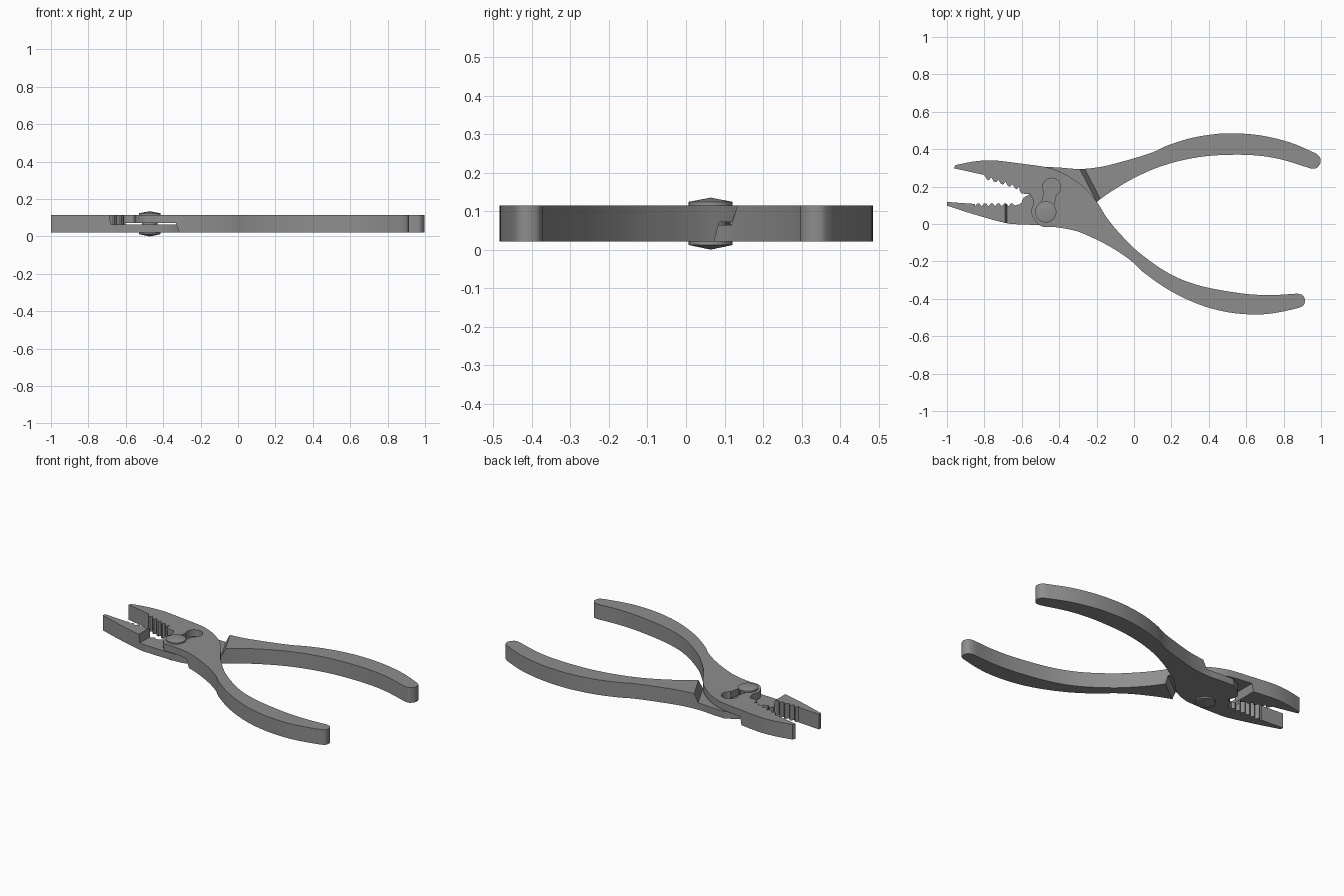
import bpy, bmesh, math
from mathutils import Vector

if "Cube" in bpy.data.objects:
    bpy.data.objects.remove(bpy.data.objects["Cube"])

Z0, Z1 = 0.021, 0.115      # underside and top of the forged halves
RX, RY = -0.472, 0.064     # pivot centre


def spline(pts, steps=5):
    """Smooth curve through the points, sharp at both ends."""
    p = [Vector(q) for q in pts]
    p = [2 * p[0] - p[1]] + p + [2 * p[-1] - p[-2]]
    out = []
    for i in range(1, len(p) - 2):
        a, b, c, d = p[i - 1:i + 3]
        for k in range(steps):
            t = k / steps
            out.append(0.5 * (2 * b + (c - a) * t + (2 * a - 5 * b + 4 * c - d) * t * t
                              + (3 * b - a - 3 * c + d) * t ** 3))
    out.append(p[-2])
    return out


def teeth(a, b, n, depth):
    """Row of rounded teeth from a to b; depth is along y."""
    a, b = Vector(a), Vector(b)
    out = []
    for i in range(n):
        for t, h in ((0, 0), (0.3, 0.85), (0.5, 1), (0.7, 0.85)):
            out.append(a.lerp(b, (i + t) / n) + Vector((0, depth * h)))
    return out + [b]


def outline(*parts):
    pts = []
    for part in parts:
        for p in part:
            p = Vector(p)
            if not pts or (p - pts[-1]).length > 1e-4:
                pts.append(p)
    if (pts[0] - pts[-1]).length < 1e-4:
        pts.pop()
    return pts


def loft(name, low, high, z0, z1):
    """Solid between two matching flat outlines."""
    bm = bmesh.new()
    lo = [bm.verts.new((p[0], p[1], z0)) for p in low]
    hi = [bm.verts.new((p[0], p[1], z1)) for p in high]
    bm.faces.new(lo[::-1])
    bm.faces.new(hi)
    n = len(lo)
    for i in range(n):
        j = (i + 1) % n
        bm.faces.new((lo[i], lo[j], hi[j], hi[i]))
    bmesh.ops.recalc_face_normals(bm, faces=bm.faces)
    return to_object(name, bm)


def to_object(name, bm):
    me = bpy.data.meshes.new(name)
    bm.to_mesh(me)
    bm.free()
    ob = bpy.data.objects.new(name, me)
    bpy.context.collection.objects.link(ob)
    return ob


def activate(ob):
    bpy.ops.object.select_all(action='DESELECT')
    ob.select_set(True)
    bpy.context.view_layer.objects.active = ob


def cut(ob, cutter):
    m = ob.modifiers.new("cut", 'BOOLEAN')
    m.operation, m.solver, m.object = 'DIFFERENCE', 'EXACT', cutter
    activate(ob)
    bpy.ops.object.modifier_apply(modifier=m.name)
    bpy.data.objects.remove(cutter)


def circle(x, y, r, n=32):
    return [(x + r * math.cos(2 * math.pi * i / n), y + r * math.sin(2 * math.pi * i / n))
            for i in range(n)]


# Upper half: upper jaw, slotted joint plate, lower handle
upper_pts = outline(
    spline([(-0.955, 0.315), (-0.85, 0.335), (-0.75, 0.34), (-0.62, 0.325), (-0.476, 0.305),
            (-0.41, 0.285), (-0.34, 0.25), (-0.26, 0.19), (-0.2, 0.12), (-0.145, 0.033),
            (-0.075, -0.052), (0.03, -0.155), (0.19, -0.266), (0.353, -0.33), (0.567, -0.37),
            (0.727, -0.38), (0.875, -0.372)]),
    spline([(0.875, -0.372), (0.903, -0.382), (0.914, -0.41), (0.906, -0.435), (0.885, -0.447)]),
    spline([(0.885, -0.447), (0.78, -0.471), (0.663, -0.484), (0.51, -0.473), (0.353, -0.432),
            (0.19, -0.355), (0.05, -0.258), (-0.02, -0.193), (-0.13, -0.12), (-0.262, -0.055),
            (-0.34, -0.03), (-0.43, -0.016), (-0.49, -0.014), (-0.524, 0.012), (-0.55, 0.062),
            (-0.538, 0.117), (-0.555, 0.16)]),
    spline([(-0.555, 0.16), (-0.6, 0.164), (-0.612, 0.182)], 3),
    teeth((-0.612, 0.202), (-0.80, 0.262), 5, -0.02),
    [(-0.963, 0.298)])
upper_half = loft("upper_jaw_and_lower_handle", upper_pts, upper_pts, Z0, Z1)

# Lower half: lower jaw, hidden joint plate, upper handle
lower_pts = outline(
    spline([(-1.0, 0.098), (-0.85, 0.05), (-0.69, 0.006), (-0.61, -0.002), (-0.476, -0.005),
            (-0.38, 0.0), (-0.3, 0.03), (-0.24, 0.075), (-0.2, 0.117), (-0.13, 0.168),
            (-0.02, 0.235), (0.11, 0.296), (0.246, 0.338), (0.38, 0.362), (0.513, 0.37),
            (0.647, 0.367), (0.78, 0.347), (0.945, 0.297)]),
    spline([(0.945, 0.297), (0.975, 0.299), (0.996, 0.325), (0.995, 0.355), (0.973, 0.377)]),
    spline([(0.973, 0.377), (0.834, 0.436), (0.674, 0.474), (0.524, 0.485), (0.42, 0.479),
            (0.3, 0.458), (0.18, 0.42), (0.086, 0.378), (-0.075, 0.33), (-0.18, 0.305),
            (-0.29, 0.294), (-0.4, 0.302), (-0.476, 0.305)]),
    spline([(-0.476, 0.305), (-0.545, 0.265), (-0.575, 0.215), (-0.556, 0.16)]),
    spline([(-0.556, 0.16), (-0.59, 0.14), (-0.605, 0.11), (-0.635, 0.1)], 3),
    teeth((-0.635, 0.094), (-0.85, 0.094), 6, 0.017),
    [(-0.85, 0.107), (-1.0, 0.118)])
lower_half = loft("lower_jaw_and_upper_handle", lower_pts, lower_pts, Z0, Z1)

# Half-lap recesses with sloping shoulders
cut(lower_half, loft("recess_top",
                     [(-0.68, -0.3), (-0.155, -0.3), (-0.155, 0.033), (-0.38, 0.468), (-0.68, 0.468)],
                     [(-0.69, -0.3), (-0.125, -0.3), (-0.125, 0.033), (-0.35, 0.468), (-0.69, 0.468)],
                     0.064, 0.12))
cut(upper_half, loft("recess_bottom",
                     [(-0.61, -0.155), (-0.465, -0.155), (-0.015, 0.19), (-0.015, 0.5), (-0.61, 0.5)],
                     [(-0.6, -0.145), (-0.48, -0.145), (-0.03, 0.2), (-0.03, 0.5), (-0.6, 0.5)],
                     0.015, 0.072))

# Two-position pivot slot
HX, HY = -0.44, 0.197
d = Vector((HX - RX, HY - RY)).normalized()
n = Vector((-d.y, d.x)) * 0.033
neck = [Vector((RX, RY)) - n, Vector((HX, HY)) - n, Vector((HX, HY)) + n, Vector((RX, RY)) + n]
for pts in (circle(RX, RY, 0.05), circle(HX, HY, 0.048), neck):
    cut(upper_half, loft("slot", pts, pts, 0.065, 0.15))

# Pivot rivet with a low conical head on each side
bm = bmesh.new()
prof = [(0, 0), (0.057, 0.012), (0.057, Z0), (0.042, Z0),
        (0.042, Z1), (0.057, Z1), (0.057, 0.124), (0, 0.135)]
vs = [bm.verts.new((RX + r, RY, z)) for r, z in prof]
es = [bm.edges.new(e) for e in zip(vs, vs[1:])]
bmesh.ops.spin(bm, geom=vs + es, cent=(RX, RY, 0), axis=(0, 0, 1), angle=2 * math.pi, steps=32)
bmesh.ops.remove_doubles(bm, verts=bm.verts, dist=1e-5)
bmesh.ops.recalc_face_normals(bm, faces=bm.faces)
rivet = to_object("pivot_rivet", bm)

# Dark steel
steel = bpy.data.materials.new("dark_steel")
steel.diffuse_color = (0.27, 0.27, 0.27, 1)
steel.use_nodes = True
steel.node_tree.nodes["Principled BSDF"].inputs["Base Color"].default_value = steel.diffuse_color
for ob in (upper_half, lower_half, rivet):
    ob.data.materials.clear()
    ob.data.materials.append(steel)
    activate(ob)
    bpy.ops.object.shade_smooth_by_angle(angle=math.radians(30))
